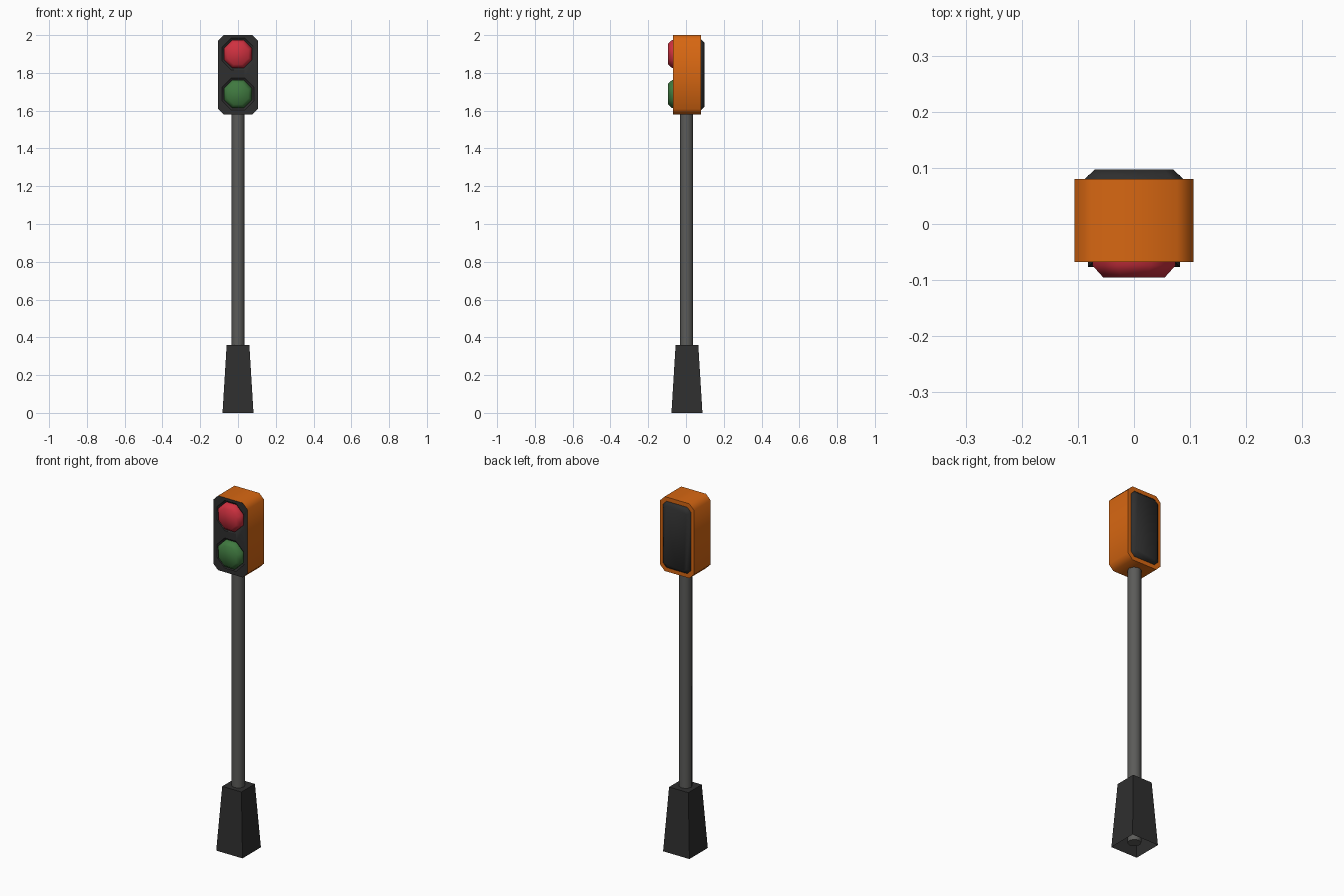
import bpy, bmesh, math
from mathutils import Matrix

if "Cube" in bpy.data.objects:
    bpy.data.objects.remove(bpy.data.objects["Cube"])


def mat(name, r, g, b):
    m = bpy.data.materials.new(name)
    m.diffuse_color = (r, g, b, 1)
    m.use_nodes = True
    m.node_tree.nodes["Principled BSDF"].inputs["Base Color"].default_value = m.diffuse_color
    return m


ORANGE = mat("orange", 0.68, 0.135, 0.006)
BLACK = mat("charcoal", 0.028, 0.028, 0.028)
GREY = mat("pole grey", 0.105, 0.105, 0.1)
RED = mat("signal red", 0.62, 0.03, 0.05)
GREEN = mat("signal green", 0.05, 0.19, 0.05)


def finish(name, bm, mats, angle=50):
    bmesh.ops.recalc_face_normals(bm, faces=bm.faces)
    me = bpy.data.meshes.new(name)
    bm.to_mesh(me)
    bm.free()
    for m in mats:
        me.materials.append(m)
    ob = bpy.data.objects.new(name, me)
    bpy.context.collection.objects.link(ob)
    bpy.ops.object.select_all(action='DESELECT')
    bpy.context.view_layer.objects.active = ob
    ob.select_set(True)
    bpy.ops.object.shade_smooth_by_angle(angle=math.radians(angle))
    return ob


def chamfered_loft(rings, cz):
    """Join chamfered rectangles (half width, half height, chamfer, y) along y."""
    bm = bmesh.new()
    loops = []
    for w, h, c, y in rings:
        pts = [(w, h - c), (w - c, h), (c - w, h), (-w, h - c),
               (-w, c - h), (c - w, -h), (w - c, -h), (w, c - h)]
        loops.append([bm.verts.new((x, y, cz + z)) for x, z in pts])
    for a, b in zip(loops, loops[1:]):
        for i in range(8):
            j = (i + 1) % 8
            bm.faces.new((a[i], a[j], b[j], b[i]))
    bm.faces.new(loops[0])
    bm.faces.new(loops[-1])
    return bm


def octagon(r, y):
    return (r, r, 0.586 * r, y)


# Base: tapered square foot, open underneath
bm = bmesh.new()
bmesh.ops.create_cone(bm, cap_ends=True, segments=4, radius1=0.082 * math.sqrt(2),
                      radius2=0.06 * math.sqrt(2), depth=0.36,
                      matrix=Matrix.Translation((0, 0.005, 0.18)) @ Matrix.Rotation(math.pi / 4, 4, 'Z'))
bmesh.ops.delete(bm, geom=[f for f in bm.faces if f.calc_center_median().z < 0.01], context='FACES_ONLY')
finish("base", bm, [BLACK], 30)

# Pole
bm = bmesh.new()
bmesh.ops.create_cone(bm, cap_ends=True, segments=8, radius1=0.035, radius2=0.035, depth=1.57,
                      matrix=Matrix.Translation((0, 0.003, 0.805)))
finish("pole", bm, [GREY])

# Housing: orange shell with a dark front face
bm = chamfered_loft([(0.106, 0.21, 0.029, -0.068), (0.106, 0.21, 0.029, 0.08)], 1.79)
for f in bm.faces:
    f.material_index = 1 if f.calc_center_median().y < -0.06 else 0
housing = finish("housing", bm, [ORANGE, BLACK])

# Lenses, each in a shallow recess
for name, z, colour in (("red", 1.9, RED), ("green", 1.688, GREEN)):
    bm = chamfered_loft([octagon(0.097, -0.08), octagon(0.075, -0.058)], z)
    for f in bm.faces:
        f.material_index = 1
    cutter = finish(name + "_recess_cutter", bm, [ORANGE, BLACK])
    cutter.hide_render = True
    cutter.hide_viewport = True
    mod = housing.modifiers.new(name + " recess", 'BOOLEAN')
    mod.operation = 'DIFFERENCE'
    mod.object = cutter
    mod.solver = 'EXACT'
    bm = chamfered_loft([octagon(0.074, -0.056), octagon(0.074, -0.074), octagon(0.055, -0.095)], z)
    finish(name + "_lens", bm, [colour])

# Back cover
bm = chamfered_loft([(0.087, 0.187, 0.022, 0.075), (0.087, 0.187, 0.022, 0.081),
                     (0.07, 0.17, 0.016, 0.097)], 1.79)
finish("back_cover", bm, [BLACK])
